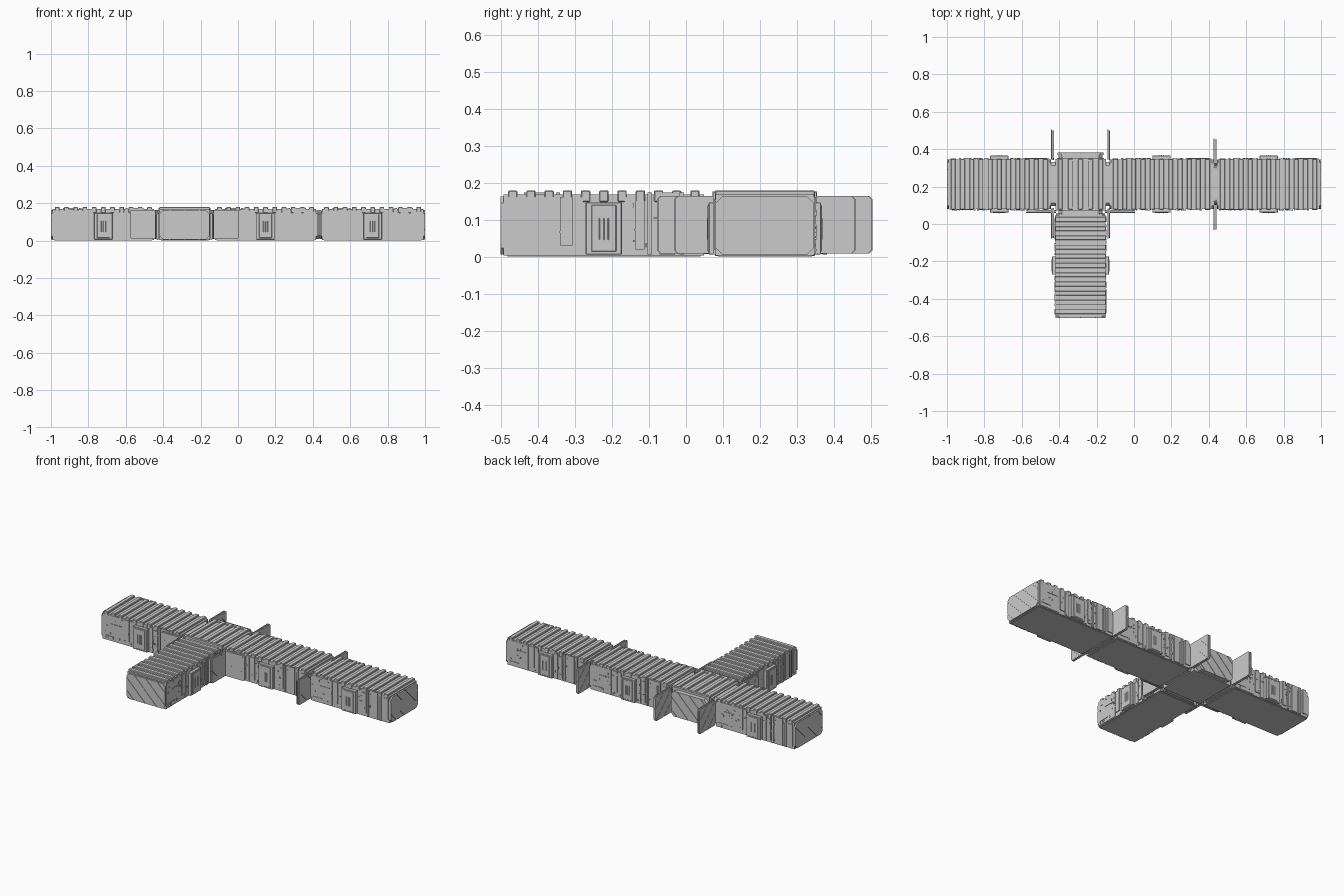
import bpy, bmesh, random
from math import pi
from mathutils import Matrix, Vector

if "Cube" in bpy.data.objects:
    bpy.data.objects.remove(bpy.data.objects["Cube"])

random.seed(7)
HALF, W, ROOF = 0.271, 0.135, 0.168      # module half length, half width, roof level


def place(x, y, angle=0.0):
    return Matrix.Translation((x, y, 0)) @ Matrix.Rotation(angle, 4, 'Z')


def finish(bm, name, bevel=0.0):
    bmesh.ops.recalc_face_normals(bm, faces=bm.faces)
    mesh = bpy.data.meshes.new(name)
    bm.to_mesh(mesh)
    bm.free()
    ob = bpy.data.objects.new(name, mesh)
    bpy.context.collection.objects.link(ob)
    if bevel:
        m = ob.modifiers.new("edge_bevel", 'BEVEL')
        m.width, m.segments, m.limit_method = bevel, 1, 'ANGLE'
    return ob


def box(bm, M, x0, x1, y0, y1, z0, z1):
    S = Matrix.Diagonal((abs(x1 - x0), abs(y1 - y0), z1 - z0, 1))
    T = Matrix.Translation(((x0 + x1) / 2, (y0 + y1) / 2, (z0 + z1) / 2))
    bmesh.ops.create_cube(bm, size=1, matrix=M @ T @ S)


def octagon(bm, M, x0, x1, y0, y1, z0, z1, c):
    """Chamfered plate in the local yz plane, extruded from x0 to x1."""
    pts = [(y0 + c, z0), (y1 - c, z0), (y1, z0 + c), (y1, z1 - c),
           (y1 - c, z1), (y0 + c, z1), (y0, z1 - c), (y0, z0 + c)]
    a = [bm.verts.new(M @ Vector((x0, y, z))) for y, z in pts]
    b = [bm.verts.new(M @ Vector((x1, y, z))) for y, z in pts]
    bm.faces.new(a[::-1])
    bm.faces.new(b)
    for i in range(8):
        j = (i + 1) % 8
        bm.faces.new((a[i], a[j], b[j], b[i]))


def striped_leaf(bm, M, x0, x1, y0, y1, z0, z1, c=0.012, pitch=0.056, gap=0.003):
    """Door leaf cut into diagonal slats with thin grooves, over a thinner core."""
    t = (x1 - x0) * 0.2
    octagon(bm, M, x0 + t, x1 - t, y0, y1, z0, z1, c)
    centre = Vector(((x0 + x1) / 2, (y0 + y1) / 2, (z0 + z1) / 2))
    n = Vector((0, 1, 1)).normalized()
    for k in range(-4, 4):
        piece = bmesh.new()
        octagon(piece, Matrix(), x0, x1, y0, y1, z0, z1, c)
        for d, s in ((k * pitch + gap / 2, -1), ((k + 1) * pitch - gap / 2, 1)):
            r = bmesh.ops.bisect_plane(piece, geom=piece.verts[:] + piece.edges[:] + piece.faces[:],
                                       plane_co=centre + n * d, plane_no=n * s, clear_outer=True)
            cut = [e for e in r['geom_cut'] if isinstance(e, bmesh.types.BMEdge)]
            if cut:
                bmesh.ops.edgeloop_fill(piece, edges=cut)
        piece.transform(M)
        tmp = bpy.data.meshes.new("slat")
        piece.to_mesh(tmp)
        piece.free()
        bm.from_mesh(tmp)
        bpy.data.meshes.remove(tmp)


def roof(name, M, half):
    bm = bmesh.new()
    count = round(2 * half / 0.0493)
    step = 2 * half / count
    for i in range(count):
        x = -half + (i + 0.5) * step
        box(bm, M, x - 0.0125, x + 0.0125, -W, W, ROOF - 0.02, ROOF + 0.011)
    finish(bm, name + "_roof_ribs", 0.0025)


def corridor(name, M):
    # body, floor lip and end collars
    bm = bmesh.new()
    box(bm, M, -HALF, HALF, -W + 0.002, W - 0.002, 0.003, ROOF)
    box(bm, M, -HALF + 0.01, HALF - 0.01, -W + 0.008, W - 0.008, 0, 0.01)
    for s in (-1, 1):
        octagon(bm, M, s * 0.25, s * 0.277, -0.132, 0.132, 0.007, 0.162, 0.018)
    finish(bm, name + "_body")
    roof(name, M, HALF)

    hatch, panels, bits = bmesh.new(), bmesh.new(), bmesh.new()
    for side in (0, pi):
        S = M @ Matrix.Rotation(side, 4, 'Z')
        # side hatch: stepped frame, leaf and three upright bars
        box(hatch, S, -0.049, 0.049, -W - 0.017, -W + 0.01, 0.006, 0.147)
        box(hatch, S, -0.034, 0.034, -W - 0.0195, -W, 0.014, 0.14)
        for x in (-0.012, 0, 0.012):
            box(hatch, S, x - 0.002, x + 0.002, -W - 0.021, -W, 0.045, 0.105)
        # wall plates and pillars
        for x0, x1, z0, z1, d in ((-0.268, -0.125, 0.008, 0.162, 0.001),
                                  (-0.118, -0.085, 0.03, 0.162, 0.003),
                                  (-0.08, -0.056, 0.008, 0.162, 0.002),
                                  (0.056, 0.078, 0.008, 0.162, 0.002),
                                  (0.086, 0.110, 0.02, 0.15, 0.003),
                                  (0.118, 0.130, 0.006, 0.174, 0.005),
                                  (0.150, 0.192, 0.006, 0.174, 0.004),
                                  (0.204, 0.216, 0.006, 0.174, 0.005),
                                  (0.232, 0.262, 0.02, 0.155, 0.003),
                                  (-0.255, -0.19, 0.03, 0.034, 0.004),
                                  (-0.21, -0.14, 0.108, 0.112, 0.004)):
            box(panels, S, x0, x1, -W - d, -W + 0.005, z0, z1)
        # small surface fittings
        for _ in range(30):
            x = random.choice((random.uniform(-0.26, -0.06), random.uniform(0.06, 0.14)))
            z = random.uniform(0.015, 0.155)
            w, h = random.choice(((0.002, 0.003), (0.005, 0.0015), (0.0015, 0.006)))
            box(bits, S, x - w, x + w, -W - 0.0045, -W, z - h, z + h)
    finish(hatch, name + "_side_hatches", 0.003)
    finish(panels, name + "_wall_panels")
    finish(bits, name + "_wall_fittings")


MAIN_Y, BRANCH_X = 0.213, -0.286

# four straight corridor modules
corridor("west_corridor", place(-0.72, MAIN_Y))
corridor("middle_corridor", place(0.147, MAIN_Y))
corridor("east_corridor", place(0.72, MAIN_Y))
corridor("branch_corridor", place(BRANCH_X, -0.222, pi / 2))

# crossing module with collars on all four sides
J = place(BRANCH_X, MAIN_Y)
bm = bmesh.new()
box(bm, J, -0.135, 0.135, -W, W, 0.002, ROOF)
for k in range(4):
    K = J @ Matrix.Rotation(k * pi / 2, 4, 'Z')
    octagon(bm, K, 0.12, 0.163, -0.118, 0.118, 0.008, 0.163, 0.018)
for s in (-1, 1):
    box(bm, J, -0.125, 0.125, s * 0.125, s * 0.141, 0.15, 0.176)
finish(bm, "crossing_body")
roof("crossing", J, 0.135)

# collar joining the middle and east corridors
bm = bmesh.new()
octagon(bm, place(0.4335, MAIN_Y), -0.02, 0.02, -0.112, 0.112, 0.01, 0.16, 0.018)
finish(bm, "east_joint_collar")

# closed end doors
for name, M, x in (("east_end_door", place(0, MAIN_Y), 0.992),
                   ("west_end_door", place(0, MAIN_Y, pi), 0.992),
                   ("branch_end_door", place(BRANCH_X, 0, -pi / 2), 0.494),
                   ("crossing_back_door", place(BRANCH_X, 0, pi / 2), 0.373)):
    hw = 0.122 if "crossing" in name else 0.133
    bm = bmesh.new()
    striped_leaf(bm, M, x - 0.004, x + 0.008, -hw, hw, 0.006, 0.163, 0.018)
    finish(bm, name)

# open sliding door leaves standing out beside each joint, in two thin layers
for name, M, reach in (("west_joint", place(-0.437, MAIN_Y), 0.291),
                       ("crossing_joint", place(-0.135, MAIN_Y), 0.291),
                       ("east_joint", place(0.4335, MAIN_Y), 0.245),
                       ("branch_joint", place(BRANCH_X, 0.066, pi / 2), 0.291)):
    bm = bmesh.new()
    for s in (-1, 1):
        for x, r in ((-0.005, reach), (0.005, reach - 0.003)):
            lo, hi = sorted((s * (r - 0.16), s * r))
            striped_leaf(bm, M, x - 0.003, x + 0.003, lo, hi, 0.009, 0.164, 0.008)
    finish(bm, name + "_sliding_doors")
